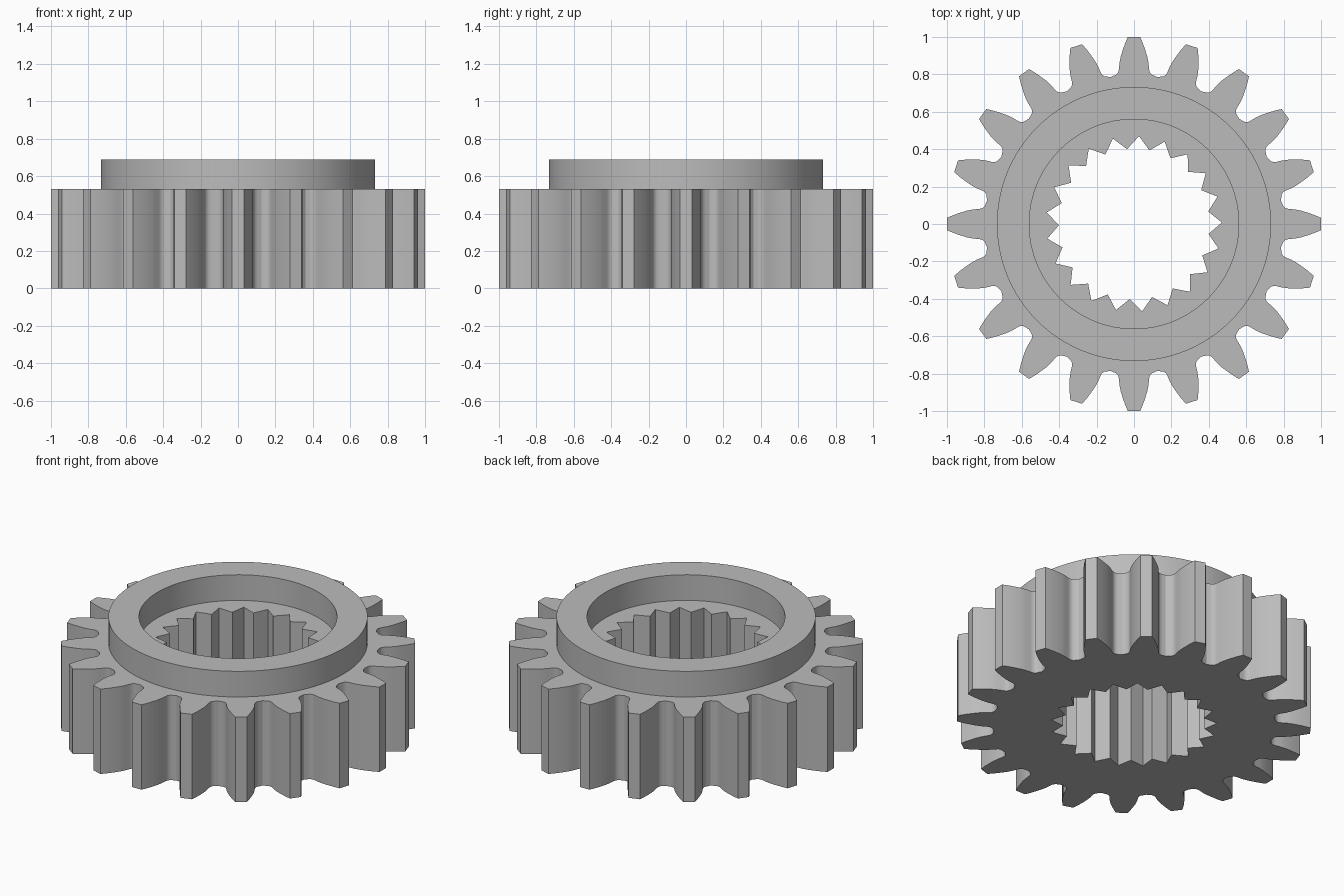
import bpy, bmesh
from math import cos, sin, pi, radians
from mathutils import Matrix, Vector

if "Cube" in bpy.data.objects:
    bpy.data.objects.remove(bpy.data.objects["Cube"])

TEETH, SPLINES = 20, 21
GEAR_TOP, COLLAR_TOP = 0.53, 0.69
COLLAR_R, BORE_R = 0.733, 0.56

steel = bpy.data.materials.new("grey steel")
steel.use_nodes = True
steel.diffuse_color = (0.5, 0.5, 0.5, 1)
steel.node_tree.nodes["Principled BSDF"].inputs["Base Color"].default_value = (0.5, 0.5, 0.5, 1)


def circle(radius, count=96):
    return [Vector((radius * cos(2 * pi * i / count), radius * sin(2 * pi * i / count)))
            for i in range(count)]


def tooth_outline():
    # One flank (radial, half width) from tip to root, mirrored for the other side
    flank = [(1.0, 0.033), (0.965, 0.048), (0.93, 0.06), (0.895, 0.071), (0.86, 0.078),
             (0.83, 0.08), (0.812, 0.084), (0.799, 0.094), (0.793, 0.108)]
    tooth = [(r, -w) for r, w in reversed(flank)] + flank
    root = 0.795
    tooth.append((root * cos(pi / TEETH), root * sin(pi / TEETH)))
    return [Matrix.Rotation(2 * pi * i / TEETH, 2) @ Vector(p)
            for i in range(TEETH) for p in tooth]


def spline_outline():
    # Zigzag of V-shaped internal splines
    pts = []
    for i in range(SPLINES * 2):
        a = radians(1) + pi * i / SPLINES
        r = 0.402 if i % 2 else 0.47
        pts.append(Vector((r * cos(a), r * sin(a))))
    return pts


def ring(bm, pts, z):
    return [bm.verts.new((p.x, p.y, z)) for p in pts]


def wall(bm, pts, z0, z1, inward=False):
    a, b = ring(bm, pts, z0), ring(bm, pts, z1)
    for i in range(len(pts)):
        j = (i + 1) % len(pts)
        quad = [a[i], a[j], b[j], b[i]]
        bm.faces.new(quad[::-1] if inward else quad)


def cap(bm, outer, inner, z, up=True):
    edges = []
    for pts in (outer, inner):
        vs = ring(bm, pts, z)
        edges += [bm.edges.new((vs[i - 1], vs[i])) for i in range(len(vs))]
    made = bmesh.ops.triangle_fill(bm, edges=edges, use_beauty=True)["geom"]
    for f in made:
        if isinstance(f, bmesh.types.BMFace):
            f.normal_update()
            if (f.normal.z > 0) != up:
                f.normal_flip()


def finish(bm, name):
    bmesh.ops.remove_doubles(bm, verts=bm.verts, dist=0.0001)
    mesh = bpy.data.meshes.new(name)
    bm.to_mesh(mesh)
    bm.free()
    mesh.materials.append(steel)
    obj = bpy.data.objects.new(name, mesh)
    bpy.context.collection.objects.link(obj)
    bpy.ops.object.select_all(action='DESELECT')
    obj.select_set(True)
    bpy.context.view_layer.objects.active = obj
    bpy.ops.object.shade_smooth_by_angle(angle=radians(30))


teeth, splines = tooth_outline(), spline_outline()
collar, bore = circle(COLLAR_R), circle(BORE_R)

# Toothed body with splined hole
bm = bmesh.new()
wall(bm, teeth, 0, GEAR_TOP)
wall(bm, splines, 0, GEAR_TOP, inward=True)
cap(bm, teeth, splines, 0, up=False)
cap(bm, teeth, collar, GEAR_TOP)
cap(bm, bore, splines, GEAR_TOP)
finish(bm, "gear_body")

# Raised collar around the recess
bm = bmesh.new()
wall(bm, collar, GEAR_TOP, COLLAR_TOP)
wall(bm, bore, GEAR_TOP, COLLAR_TOP, inward=True)
cap(bm, collar, bore, COLLAR_TOP)
finish(bm, "collar")
